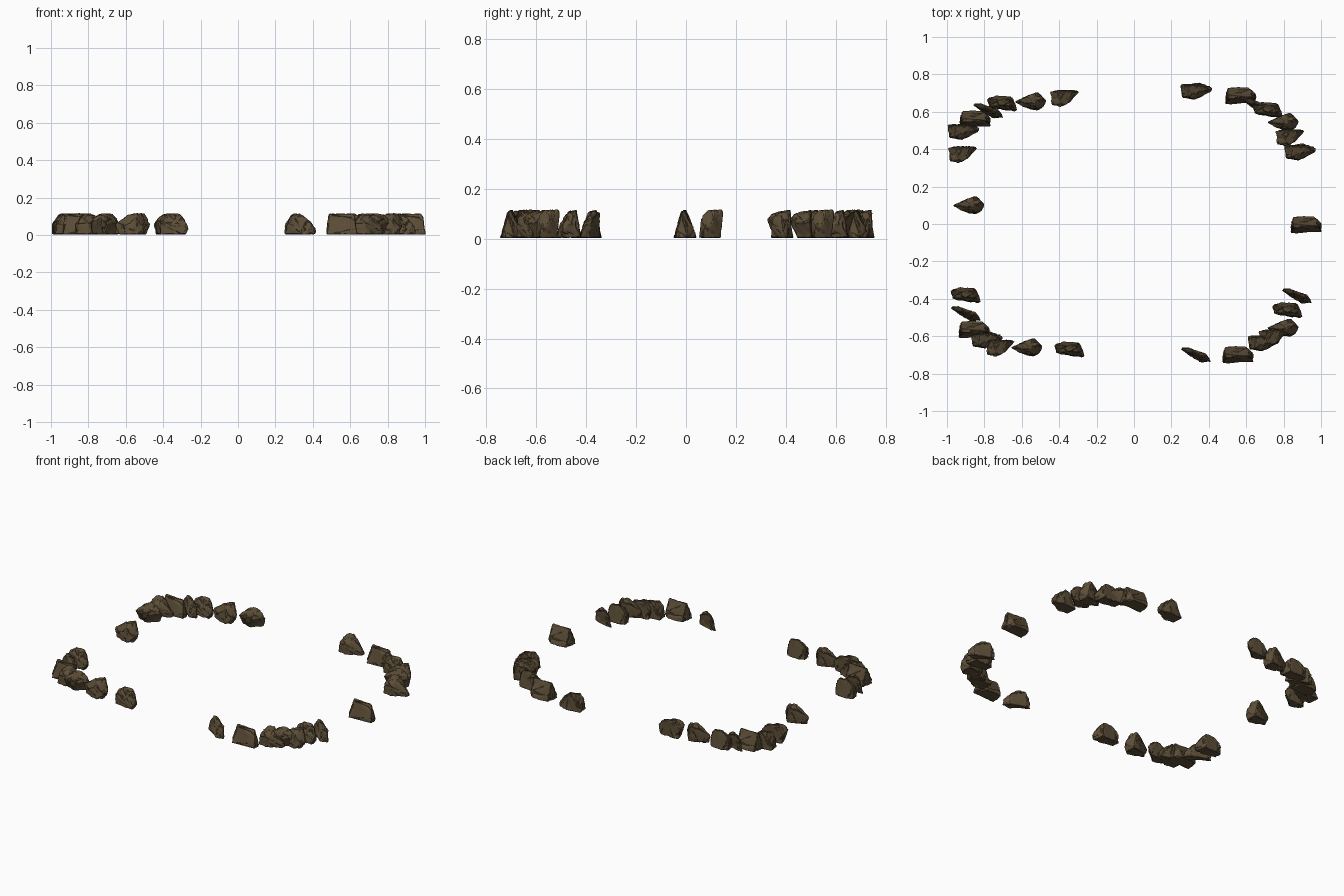
import bpy
import bmesh
import math
from mathutils import Vector, noise

default_cube = bpy.data.objects.get("Cube")
if default_cube:
    bpy.data.objects.remove(default_cube, do_unlink=True)

# Single earthy stone colour
stone = bpy.data.materials.new("brown_stone")
stone.use_nodes = True
stone_colour = (0.105, 0.074, 0.038, 1.0)
stone.diffuse_color = stone_colour
shader = stone.node_tree.nodes["Principled BSDF"]
shader.inputs["Base Color"].default_value = stone_colour
shader.inputs["Roughness"].default_value = 0.9

UNIT = Vector((0.0102, 0.0102, 0.0103))
BASE_HEIGHT = 0.003


def weathering(point):
    """Surface offset: gentle lumps with narrow cracks between cells."""
    lumps = noise.noise(point * 45) * 0.004
    distances = noise.voronoi(point * 22)[0]
    crack = max(0, 0.2 - (distances[1] - distances[0])) * 0.025
    return lumps - crack


def rock_mesh(name, corners, seed):
    """Chipped stone: hull of a few corners, bevelled and weathered."""
    bm = bmesh.new()
    for corner in corners:
        bm.verts.new(Vector(corner) * UNIT)
    bmesh.ops.convex_hull(bm, input=bm.verts[:])
    loose = [v for v in bm.verts if not v.link_faces]
    bmesh.ops.delete(bm, geom=loose, context='VERTS')
    bmesh.ops.dissolve_limit(bm, angle_limit=math.radians(4),
                             verts=bm.verts[:], edges=bm.edges[:])
    bmesh.ops.bevel(bm, geom=bm.edges[:], offset=0.004, segments=1,
                    affect='EDGES', clamp_overlap=True)
    bmesh.ops.triangulate(bm, faces=bm.faces[:])
    bmesh.ops.subdivide_edges(bm, edges=bm.edges[:], cuts=3,
                              use_grid_fill=True)
    bm.normal_update()

    # Lumps and cracks in the surface
    shift = Vector((seed, seed, seed))
    moves = [(v, v.normal * weathering(v.co + shift)) for v in bm.verts]
    for vert, move in moves:
        vert.co += move
        vert.co.z = max(vert.co.z, 0)
    bmesh.ops.recalc_face_normals(bm, faces=bm.faces[:])

    mesh = bpy.data.meshes.new(name)
    bm.to_mesh(mesh)
    bm.free()
    mesh.materials.append(stone)
    return mesh


def scatter(name, seed, corners, places):
    """Stand copies of one stone around the ring."""
    mesh = rock_mesh(name, corners, seed)
    for number, (x, y) in enumerate(places, start=1):
        rock = bpy.data.objects.new(f"{name}_{number}", mesh)
        rock.location = (x, y, BASE_HEIGHT)
        bpy.context.collection.objects.link(rock)
        rock.select_set(True)
        bpy.context.view_layer.objects.active = rock


bpy.ops.object.select_all(action='DESELECT')

# Overhanging stone with a pointed end
scatter("wedge_stone", 1.3,
        [(-3, 3, 11), (1, 4, 11), (4, 3, 10), (-3, -3, 10), (1, -3, 9),
         (-8, 3, 6), (8, 3, 6), (-7, -4, 7), (-2, -5, 7), (2, -3, 6),
         (-7, 3, 0), (-6, -1, 0), (0, -2, 0), (6, 4, 0), (-4, 4, 0)],
        [(-.37, .675), (-.915, .375), (-.715, -.66), (.745, -.605), (.835, .465)])

# Arrowhead stone pointing to one side
scatter("arrowhead_stone", 2.7,
        [(-2, 2, 10), (3, 5, 11), (5, 1, 11), (1, -1, 11),
         (-9, 0, 6), (8, 1, 6), (3, -4, 8), (7, -3, 4), (-4, -3, 5),
         (-7, -1, 0), (-3, -3, 0), (3, -5, 0), (6, -2, 0), (5, 4, 0), (-2, 3, 0)],
        [(-.55, .655), (-.88, .10), (-.57, -.66), (.80, -.555), (.80, .545)])

# Rounded lump
scatter("lump_stone", 3.1,
        [(-3, 2, 11), (4, 2, 11), (-2, -1, 10), (4, -1, 10),
         (-8, 2, 7), (-7, -2, 6), (7, 0, 6), (3, -3, 6), (8, -4, 3),
         (-7, -2, 0), (-7, 3, 0), (-3, 4, 0), (5, 4, 0), (7, -4, 0), (4, -4, 0)],
        [(-.705, .645), (-.90, -.38), (-.345, -.67), (.82, -.46), (.715, .61)])

# Thin slab standing diagonally
scatter("slab_stone", 4.6,
        [(-1, 2, 11), (-4, 4, 10), (2, 0, 10), (-3, 1, 9),
         (-7, 4, 6), (-6, 2, 6), (5, 1, 7), (4, -2, 6), (8, -3, 4),
         (-8, 3, 0), (-5, 4, 0), (6, 0, 0), (8, -4, 0), (2, -4, 0), (-3, 0, 0)],
        [(-.78, .605), (-.90, -.48), (.33, -.70), (.87, -.385), (.66, .63)])

# Ridged block
scatter("ridge_stone", 5.2,
        [(-7, 0, 11), (6, -1, 11), (-6, -2, 10), (7, -2, 9),
         (-8, -4, 3), (8, -4, 3), (-7, 3, 4), (5, 3, 4),
         (-8, -5, 0), (8, -4, 0), (8, 1, 0), (4, 4, 0), (-6, 4, 0), (-8, 1, 0)],
        [(-.85, .565), (-.855, -.56), (.555, -.695), (.92, 0), (.57, .69)])

# Flat-topped stone with a low ragged end
scatter("ragged_stone", 6.8,
        [(-4, 3, 11), (0, 4, 11), (-4, -2, 10), (2, 0, 10),
         (6, 2, 6), (9, 1, 3), (-8, 1, 5), (0, -4, 6), (-6, -3, 6),
         (-8, 4, 0), (2, 5, 0), (8, 3, 0), (7, 0, 0), (0, -4, 0), (-7, -3, 0)],
        [(-.915, .49), (-.79, -.625), (.69, -.64), (.885, .38), (.33, .705)])

# Soft faces with crisp chipped edges
bpy.ops.object.shade_smooth_by_angle(angle=math.radians(25))
